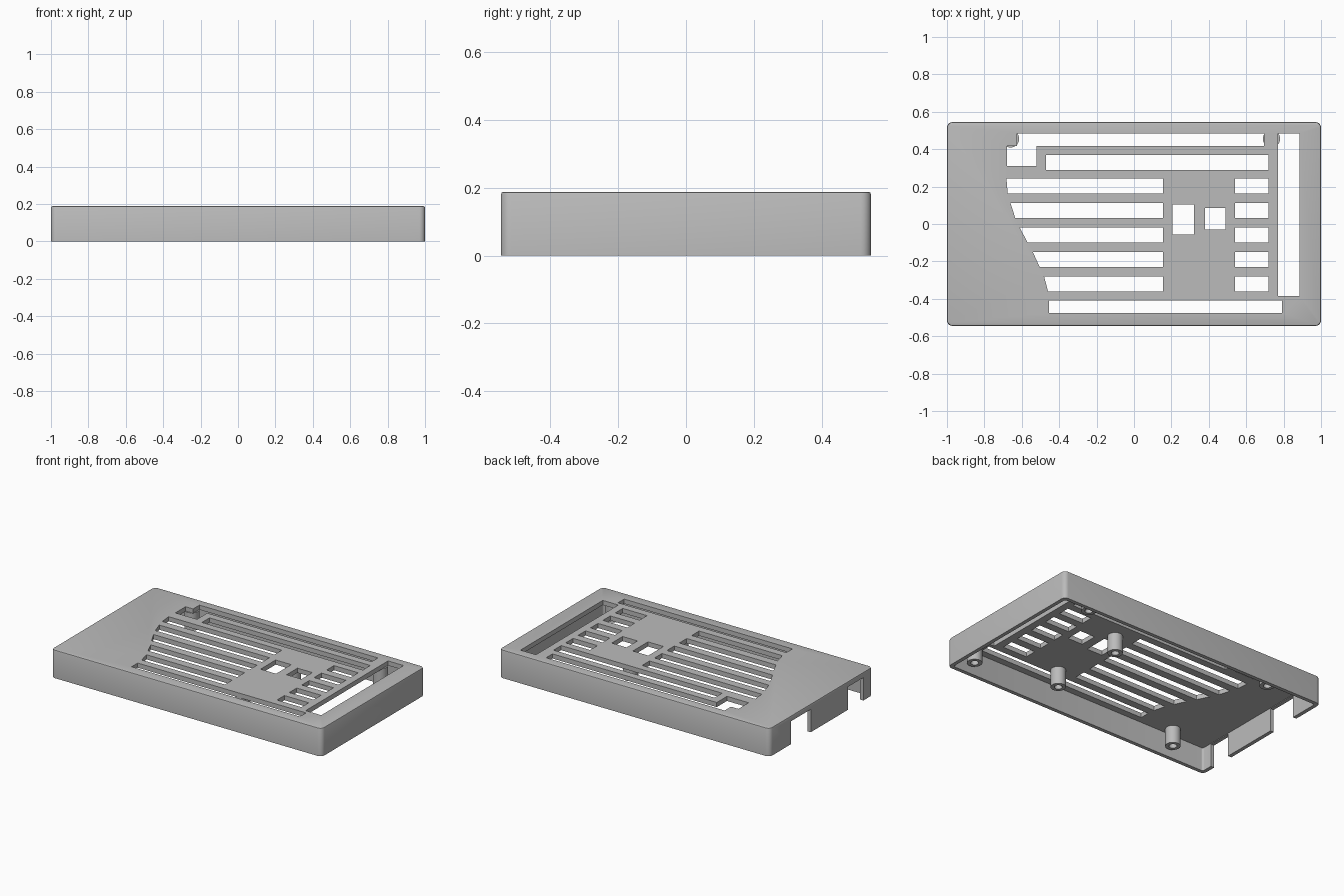
import bpy, bmesh, math
from mathutils import Matrix, Vector

if "Cube" in bpy.data.objects:
    bpy.data.objects.remove(bpy.data.objects["Cube"], do_unlink=True)

HX, HY, TOP = 1.0, 0.545, 0.188
WALL, CEILING = 0.025, 0.157

grey = bpy.data.materials.new("matte_grey")
grey.use_nodes = True
grey.diffuse_color = (0.5, 0.5, 0.5, 1)
grey.node_tree.nodes["Principled BSDF"].inputs["Base Color"].default_value = (0.5, 0.5, 0.5, 1)


def finish(name, bm):
    bmesh.ops.recalc_face_normals(bm, faces=bm.faces)
    mesh = bpy.data.meshes.new(name)
    bm.to_mesh(mesh)
    bm.free()
    mesh.materials.append(grey)
    obj = bpy.data.objects.new(name, mesh)
    bpy.context.collection.objects.link(obj)
    return obj


def prism(bm, points, z0, z1):
    face = bm.faces.new([bm.verts.new((x, y, z0)) for x, y in points])
    out = bmesh.ops.extrude_face_region(bm, geom=[face])["geom"]
    moved = [v for v in out if isinstance(v, bmesh.types.BMVert)]
    bmesh.ops.translate(bm, verts=moved, vec=(0, 0, z1 - z0))


def rect(x0, x1, y0, y1):
    return [(x0, y0), (x1, y0), (x1, y1), (x0, y1)]


def rounded_block(hx, hy, z0, z1, radius):
    bm = bmesh.new()
    prism(bm, rect(-hx, hx, -hy, hy), z0, z1)
    uprights = [e for e in bm.edges if abs(e.verts[0].co.z - e.verts[1].co.z) > 0.01]
    bmesh.ops.bevel(bm, geom=uprights, offset=radius, segments=5, profile=0.5, affect='EDGES')
    return bm


def smooth(obj):
    bpy.ops.object.select_all(action='DESELECT')
    obj.select_set(True)
    bpy.context.view_layer.objects.active = obj
    bpy.ops.object.shade_smooth_by_angle(angle=math.radians(35))


# Outer body with rounded corners and a softened top edge
bm = rounded_block(HX, HY, 0, TOP, 0.03)
rim = [e for e in bm.edges if all(v.co.z > TOP - 0.001 for v in e.verts)]
bmesh.ops.bevel(bm, geom=rim, offset=0.008, segments=2, profile=0.5, affect='EDGES')
case = finish("case_cover", bm)

# Hollow underside
cavity = finish("cavity_cutter", rounded_block(HX - WALL, HY - WALL, -0.1, CEILING, 0.012))

# Connector openings in the right end wall
bm = bmesh.new()
for y0, y1 in [(-0.445, -0.285), (0.11, 0.32)]:
    prism(bm, rect(-1.1, -0.95, y0, y1), -0.1, CEILING - 0.004)
ports = finish("port_cutter", bm)

# Vent slots: five slanted rows, five short rows, and single openings
bm = bmesh.new()
slots = []
left_ends = [(-0.46, -0.48), (-0.505, -0.54), (-0.57, -0.61), (-0.635, -0.66), (-0.675, -0.682)]
for i, (low, high) in enumerate(left_ends):
    y0 = -0.36 + 0.131 * i
    y1 = y0 + 0.078
    slots.append([(low, y0), (0.155, y0), (0.155, y1), (high, y1)])
    slots.append(rect(0.54, 0.72, y0, y1))
slots += [
    rect(-0.47, 0.72, 0.29, 0.37),
    rect(-0.455, 0.79, -0.475, -0.41),
    rect(0.77, 0.885, -0.385, 0.485),
    rect(0.205, 0.32, -0.055, 0.105),
    rect(0.38, 0.49, -0.03, 0.085),
    [(-0.68, 0.31), (-0.52, 0.31), (-0.52, 0.418), (0.695, 0.418),
     (0.695, 0.485), (-0.625, 0.485), (-0.625, 0.418), (-0.68, 0.418)],
]
for outline in slots:
    prism(bm, outline, 0.1, 0.3)
vents = finish("vent_cutter", bm)

# Cut the openings, bake the result and drop the cutters
cutters = [cavity, ports, vents]
for cutter in cutters:
    cutter.hide_render = True
    mod = case.modifiers.new(cutter.name, 'BOOLEAN')
    mod.operation = 'DIFFERENCE'
    mod.solver = 'EXACT'
    mod.object = cutter
depsgraph = bpy.context.evaluated_depsgraph_get()
case.data = bpy.data.meshes.new_from_object(case.evaluated_get(depsgraph))
case.modifiers.clear()
for cutter in cutters:
    bpy.data.objects.remove(cutter, do_unlink=True)
smooth(case)

# Hollow screw posts hanging from the ceiling
profile = [(0, 0.1), (0.024, 0.1), (0.024, 0.04), (0.046, 0.04), (0.046, CEILING + 0.002), (0, CEILING + 0.002)]
places = [(-0.66, 0.455), (0.735, 0.455), (0.86, -0.46), (-0.69, -0.46), (0.29, -0.36), (0.29, 0.17)]
for i, (x, y) in enumerate(places):
    bm = bmesh.new()
    verts = [bm.verts.new((r, 0, z)) for r, z in profile]
    edges = [bm.edges.new(pair) for pair in zip(verts, verts[1:])]
    bmesh.ops.spin(bm, geom=verts + edges, cent=(0, 0, 0), axis=(0, 0, 1),
                   angle=math.tau, steps=28)
    bmesh.ops.remove_doubles(bm, verts=bm.verts, dist=0.0005)
    post = finish(f"screw_post_{i + 1}", bm)
    post.location = (x, y, 0)
    smooth(post)
